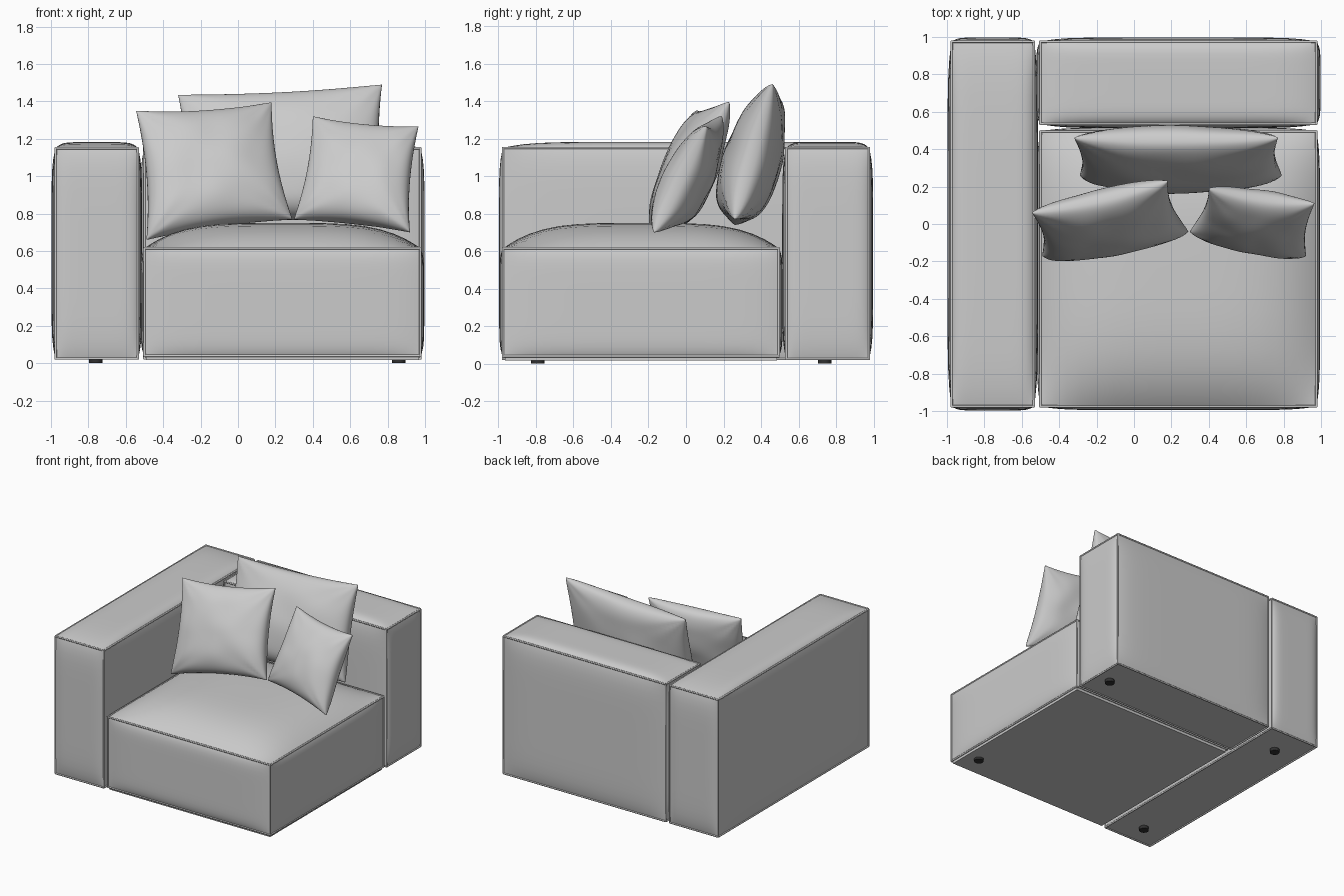
import bpy, bmesh, math
from mathutils import Vector, noise

if "Cube" in bpy.data.objects:
    bpy.data.objects.remove(bpy.data.objects["Cube"])


def finish(bm, name, angle):
    bmesh.ops.recalc_face_normals(bm, faces=bm.faces)
    me = bpy.data.meshes.new(name)
    bm.to_mesh(me)
    bm.free()
    ob = bpy.data.objects.new(name, me)
    bpy.context.collection.objects.link(ob)
    bpy.ops.object.select_all(action='DESELECT')
    ob.select_set(True)
    bpy.context.view_layer.objects.active = ob
    bpy.ops.object.shade_smooth_by_angle(angle=math.radians(angle))
    return ob


def piping(name, lo, hi, r=0.007):
    """Thin seam tubes along the twelve edges of a box."""
    cu = bpy.data.curves.new(name, 'CURVE')
    cu.dimensions = '3D'
    cu.bevel_depth = r
    cu.bevel_resolution = 1
    cu.use_fill_caps = True
    corners = [(i, j, k) for i in (0, 1) for j in (0, 1) for k in (0, 1)]
    for c in corners:
        for ax in range(3):
            if c[ax] == 0:
                d = list(c)
                d[ax] = 1
                sp = cu.splines.new('POLY')
                sp.points.add(1)
                for p, e in zip(sp.points, (c, d)):
                    p.co = [(lo[a], hi[a])[e[a]] for a in range(3)] + [1]
    ob = bpy.data.objects.new(name, cu)
    bpy.context.collection.objects.link(ob)


def soft_box(name, lo, hi, side, top, top_power=8):
    """Upholstered block: straight edges, faces puffed outward."""
    bm = bmesh.new()
    bmesh.ops.create_cube(bm, size=2)
    bmesh.ops.subdivide_edges(bm, edges=bm.edges[:], cuts=19, use_grid_fill=True)
    lo, hi = Vector(lo), Vector(hi)
    mid, half = (lo + hi) / 2, (hi - lo) / 2
    for v in bm.verts:
        n = [math.sin(c * math.pi / 2) for c in v.co]
        out = [mid[a] + half[a] * n[a] for a in range(3)]
        for a in range(3):
            if abs(n[a]) > 0.9999:
                b, p = (side, 8) if a < 2 else ((top, top_power) if n[a] > 0 else (0, 8))
                for o in range(3):
                    if o != a:
                        b *= max(0, 1 - abs(n[o]) ** p)
                out[a] += math.copysign(b, n[a])
        v.co = out
    finish(bm, name, 35)
    piping(name + "_piping", lo, hi)


def pillow(name, bl, br, tr, tl, thick, pinch, seed, n=36):
    """Pillow stretched between four corner points."""
    bl, br, tr, tl = map(Vector, (bl, br, tr, tl))
    normal = ((br + tr) - (bl + tl)).cross((tl + tr) - (bl + br)).normalized()
    bm = bmesh.new()
    for s in (1, -1):
        rows = []
        for j in range(n + 1):
            row = []
            for i in range(n + 1):
                u = math.sin((i / n - 0.5) * math.pi)
                v = math.sin((j / n - 0.5) * math.pi)
                # edges curve inward between the corners
                a = (u * (1 - pinch * (1 - v * v)) + 1) / 2
                b = (v * (1 - pinch * (1 - u * u)) + 1) / 2
                p = bl.lerp(br, a).lerp(tl.lerp(tr, a), b)
                fall = max(0, (1 - u * u) * (1 - v * v))
                h = thick * fall ** 0.4 * (1 - 0.18 * v)
                # gathers fanning out of the corners, plus soft unevenness
                du, dv = 1 - abs(u), 1 - abs(v)
                fan = math.cos(10 * math.atan2(du, dv + 1e-6)) * math.exp(-4 * math.hypot(du, dv))
                h *= 1 + 0.12 * fan + 0.12 * noise.noise((u * 1.6 + seed, v * 1.6, s * 3))
                row.append(bm.verts.new(p + normal * (s * h)))
            rows.append(row)
        for j in range(n):
            for i in range(n):
                bm.faces.new((rows[j][i], rows[j][i + 1], rows[j + 1][i + 1], rows[j + 1][i]))
    bmesh.ops.remove_doubles(bm, verts=bm.verts, dist=1e-5)
    finish(bm, name, 60)


# Upholstered blocks
soft_box("arm", (-0.975, -0.975, 0.025), (-0.535, 0.975, 1.15), 0.022, 0.032)
soft_box("backrest", (-0.5, 0.535, 0.025), (0.975, 0.975, 1.15), 0.022, 0.032)
soft_box("seat", (-0.5, -0.975, 0.04), (0.975, 0.495, 0.615), 0.02, 0.135, 4)

# Thin plate under the seat
bm = bmesh.new()
bmesh.ops.create_cube(bm, size=1)
for v in bm.verts:
    v.co = (0.2375 + v.co.x * 1.46, -0.24 + v.co.y * 1.45, 0.03 + v.co.z * 0.025)
finish(bm, "seat_base", 30)

# Feet
mat = bpy.data.materials.new("dark_foot")
mat.diffuse_color = (0.03, 0.03, 0.03, 1)
mat.use_nodes = True
mat.node_tree.nodes["Principled BSDF"].inputs["Base Color"].default_value = mat.diffuse_color
for i, (x, y) in enumerate([(-0.76, -0.79), (-0.76, 0.74), (0.86, -0.79), (0.86, 0.74)]):
    bm = bmesh.new()
    bmesh.ops.create_cone(bm, cap_ends=True, segments=24, radius1=0.036, radius2=0.036, depth=0.03)
    bmesh.ops.translate(bm, verts=bm.verts, vec=(x, y, 0.015))
    finish(bm, f"foot_{i + 1}", 30).data.materials.append(mat)

# Loose pillows
pillow("back_pillow", (-0.29, 0.26, 0.74), (0.79, 0.26, 0.77), (0.77, 0.46, 1.49),
       (-0.32, 0.46, 1.435), 0.155, 0.05, 1)
pillow("left_pillow", (-0.49, -0.17, 0.66), (0.29, -0.04, 0.77), (0.18, 0.23, 1.395),
       (-0.545, 0.06, 1.35), 0.14, 0.08, 5)
pillow("right_pillow", (0.30, -0.04, 0.77), (0.92, -0.17, 0.70), (0.965, 0.11, 1.265),
       (0.40, 0.19, 1.32), 0.125, 0.08, 9)
